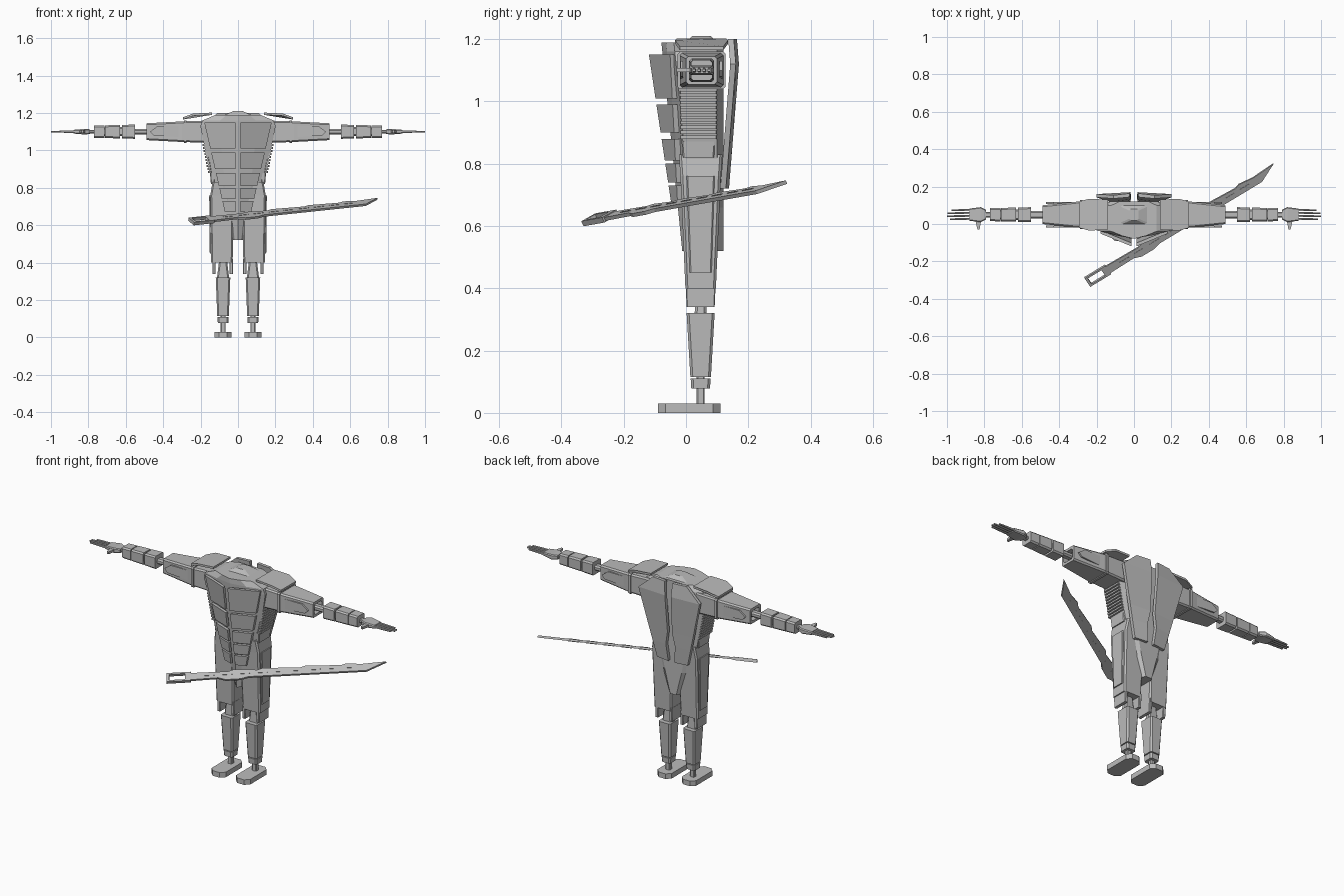
import bpy, bmesh
from mathutils import Vector

cube = bpy.data.objects.get("Cube")
if cube:
    bpy.data.objects.remove(cube)

grey = bpy.data.materials.new("armour_grey")
grey.use_nodes = True
colour = (0.5, 0.5, 0.5, 1)
grey.diffuse_color = colour
grey.node_tree.nodes["Principled BSDF"].inputs["Base Color"].default_value = colour


def loft(name, rings, pair=False):
    """Skin a closed solid through rings of points, optionally on both sides."""
    sides = (("left_", 1), ("right_", -1)) if pair else (("", 1),)
    for prefix, sign in sides:
        bm = bmesh.new()
        loops = [[bm.verts.new((x * sign, y, z)) for x, y, z in ring] for ring in rings]
        for lower, upper in zip(loops, loops[1:]):
            for i in range(len(lower)):
                bm.faces.new((lower[i - 1], lower[i], upper[i], upper[i - 1]))
        bm.faces.new(loops[0])
        bm.faces.new(loops[-1])
        bmesh.ops.recalc_face_normals(bm, faces=bm.faces)
        mesh = bpy.data.meshes.new(prefix + name)
        bm.to_mesh(mesh)
        bm.free()
        mesh.materials.append(grey)
        part = bpy.data.objects.new(prefix + name, mesh)
        bpy.context.collection.objects.link(part)


def octagon(width, height, bevel):
    """Rectangle about the origin with its corners cut off."""
    a, b = width / 2, height / 2
    quarter = [(a, b - bevel), (a - bevel, b)]
    mirrored = [(-u, v) for u, v in reversed(quarter)]
    half = quarter + mirrored
    return half + [(-u, -v) for u, v in half]


def column(name, bottom, top, x, y, base, head, bevel=0.008, pair=True):
    """Upright tapered block; base and head are width and depth."""
    rings = []
    for z, size in ((bottom, base), (top, head)):
        rings.append([(x + u, y + v, z) for u, v in octagon(*size, bevel)])
    loft(name, rings, pair)


arm_y, arm_z = 0.05, 1.1


def limb(name, sections, bevel=0.008, y=arm_y):
    """Sideways block along the arm; sections are x, depth and height."""
    loft(name, [[(x, y + u, arm_z + v) for u, v in octagon(depth, height, bevel)]
                for x, depth, height in sections], True)


def slab(name, outline, offset, pair=True):
    """Flat plate: an outline pushed out along an offset."""
    shift = Vector(offset)
    loft(name, [outline, [Vector(p) + shift for p in outline]], pair)


# Torso and pelvis follow straight rules for flank width and chest keel
waist_z, back_y = 0.8, 0.12


def flank(z):
    return 0.135 + (z - waist_z) / 5


def keel(z):
    return -0.04 - (z - waist_z) / 10


def body_ring(z, width):
    front = keel(z)
    half = [(width / 2, front + 0.015), (width, front + 0.04),
            (width, back_y - 0.02), (width * 0.65, back_y)]
    mirrored = [(-x, y) for x, y in reversed(half)]
    return [(x, y, z) for x, y in [(0, front)] + half + mirrored]


torso = [body_ring(z, flank(z)) for z in (waist_z, 1, 1.13)]
torso += [body_ring(1.16, 0.19), body_ring(1.19, 0.12)]
loft("torso", torso)
column("neck_base", 1.19, 1.21, 0, arm_y, (0.14, 0.1), (0.05, 0.06), pair=False)
loft("pelvis", [body_ring(waist_z + 0.02, 0.13), body_ring(0.66, 0.085),
                body_ring(0.52, 0.03)])

# Ribs down each flank
for i in range(10):
    z = 0.88 + i * 0.016
    column(f"rib_{i}", z, z + 0.01, flank(z), 0.04, (0.02, 0.12), (0.02, 0.12), 0.003)
column("flank_plate", 0.82, 0.88, flank(0.85) - 0.01, 0.04, (0.02, 0.1), (0.03, 0.11), 0.004)


# Chest and belly plates in five rows on either side of the keel
def plate_row(z):
    edge = 0.07 + (z - 0.67) * 0.23
    inner = (0.014, keel(z) - 0.02 - (z - 0.67) / 20, z)
    outer = (edge, keel(z) + (z - 0.67) / 20, z)
    return inner, outer


rows = ((1.15, 1.01), (0.99, 0.9), (0.88, 0.81), (waist_z, 0.74), (0.73, 0.67))
for i, (top, bottom) in enumerate(rows):
    inner, outer = plate_row(top)
    low_inner, low_outer = plate_row(bottom)
    slab(f"chest_plate_{i}", [inner, outer, low_outer, low_inner], (0, 0.018, 0))

# Long back plates, bent at the shoulder blade, with a jagged gap between
blade_z = 1.12
back_plate = []
for z, inner, outer in ((1.2, 0.025, 0.11), (blade_z, 0.02, 0.2),
                        (0.9, 0.015, 0.145), (0.82, 0.03, 0.125), (0.72, 0.02, 0.1)):
    y = 0.15 - abs(z - blade_z) * 0.08
    back_plate.append([(inner, y, z), (outer, y - 0.008, z),
                       (outer, y + 0.01, z), (inner, y + 0.02, z)])
loft("back_plate", back_plate, True)

# Shoulder plates, sloping outward
slab("shoulder_plate", [(x, arm_y + side * depth, z) for side, order in ((-1, 1), (1, -1))
                        for x, depth, z in ((0.14, 0.08, 1.19), (0.24, 0.085, 1.185),
                                            (0.295, 0.07, 1.165))[::order]],
     (0, 0, 0.012))

# Upper arm ends in an open socket around the elbow
limb("upper_arm", [(0.15, 0.14, 0.12), (0.3, 0.14, 0.11), (0.49, 0.1, 0.09),
                   (0.49, 0.07, 0.06), (0.46, 0.07, 0.06)])
limb("arm_band", [(0.275, 0.155, 0.12), (0.29, 0.155, 0.12)])
for name, y in (("front", -0.018), ("back", 0.108)):
    slab("arm_guard_" + name, [(0.3, y, arm_z - 0.03), (0.45, y, arm_z - 0.02),
                               (0.47, y, arm_z), (0.43, y, arm_z + 0.03),
                               (0.3, y, arm_z + 0.03)], (0, 0.009, 0))
limb("elbow", [(0.45, 0.04, 0.03), (0.57, 0.04, 0.03)])

# Forearm: three shells over a core, tapering to the wrist
for i, (start, end) in enumerate(((0.55, 0.62), (0.63, 0.71), (0.715, 0.77))):
    limb(f"forearm_shell_{i}", [(x, 0.08 - (x - start) / 20 - i * 0.004,
                                 0.076 - (x - start) / 20 - i * 0.004)
                                for x in (start, end)])
limb("forearm_core", [(0.56, 0.06, 0.05), (0.76, 0.05, 0.045)])
limb("wrist", [(0.75, 0.03, 0.02), (0.81, 0.03, 0.02)], 0.005)

# Hand
limb("palm", [(0.79, 0.05, 0.025), (0.82, 0.08, 0.03), (0.88, 0.065, 0.02)], 0.005)
for i, length in enumerate((0.115, 0.13, 0.128, 0.105)):
    limb(f"finger_{i}", [(0.87, 0.011, 0.014), (0.87 + length, 0.009, 0.008)],
         0.002, arm_y + (i - 1.5) * 0.016)
slab("thumb", [(0.815, 0.03, 1.094), (0.85, 0.03, 1.094),
               (0.837, -0.03, 1.094), (0.826, -0.03, 1.094)], (0, 0, 0.014))

# Legs share one centre line
leg_x, leg_y = 0.08, 0.047
column("hip", 0.76, 0.83, leg_x + 0.006, leg_y, (0.125, 0.13), (0.1, 0.14))
column("thigh", 0.4, 0.76, leg_x + 0.006, leg_y, (0.115, 0.098), (0.125, 0.13))
for name, x in (("inner", 0.036), ("outer", 0.128)):
    column("knee_guard_" + name, 0.34, 0.42, x, leg_y, (0.018, 0.09), (0.018, 0.097), 0.003)
column("hip_plate", 0.45, 0.76, leg_x + 0.064, leg_y, (0.014, 0.07), (0.02, 0.09), 0.004)
column("knee", 0.3, 0.42, leg_x, leg_y, (0.07, 0.04), (0.04, 0.03))
column("shin", 0.115, 0.32, leg_x, leg_y, (0.062, 0.066), (0.078, 0.09))
column("shin_cuff", 0.078, 0.11, leg_x, leg_y, (0.056, 0.06), (0.06, 0.064))
column("ankle", 0.02, 0.12, leg_x, leg_y, (0.027, 0.026), (0.027, 0.026), 0.004)
column("foot", 0, 0.03, leg_x, 0.01, (0.093, 0.2), (0.093, 0.2), 0.024)

# Sword: laid out along its own length, width and thickness directions
pommel = Vector((-0.25, -0.31, 0.62))
along = (Vector((0.765, 0.305, 0.73)) - pommel).normalized()
wide = Vector((-0.51, 0.75, 0.42))
wide = (wide - along * wide.dot(along)).normalized()
thick = along.cross(wide)


def sword_part(name, profile, depth):
    slab(name, [pommel + along * s + wide * t - thick * depth / 2 for s, t in profile],
         thick * depth, False)


def sword_bar(name, start, end, low, high, depth):
    sword_part(name, [(start, low), (end, low), (end, high), (start, high)], depth)


# Blade with a guard on the lower edge and steps along the upper edge
lower_edge = [(0.1, -0.024), (0.28, -0.02), (0.32, -0.036), (0.4, -0.036),
              (0.44, -0.024), (1.08, -0.027)]
upper_edge = [(1.185, 0.028), (1.05, 0.02)]
for s in (0.97, 0.75, 0.52, 0.36):
    upper_edge += [(s, 0.03), (s - 0.03, 0.02)]
sword_part("sword_blade", lower_edge + upper_edge + [(0.1, 0.024)], 0.012)

# Open grip and a row of inlays
grip = 0.03
sword_bar("grip_lower_bar", 0, 0.11, -grip, -0.02, 0.018)
sword_bar("grip_upper_bar", 0, 0.11, 0.02, grip, 0.018)
sword_bar("grip_end", 0, 0.014, -grip, grip, 0.018)
sword_bar("grip_collar", 0.1, 0.13, -grip, grip, 0.018)
for i in range(9):
    s = 0.2 + i * 0.095
    sword_bar(f"sword_inlay_{i}", s, s + 0.06, -0.003, 0.003, 0.016)
